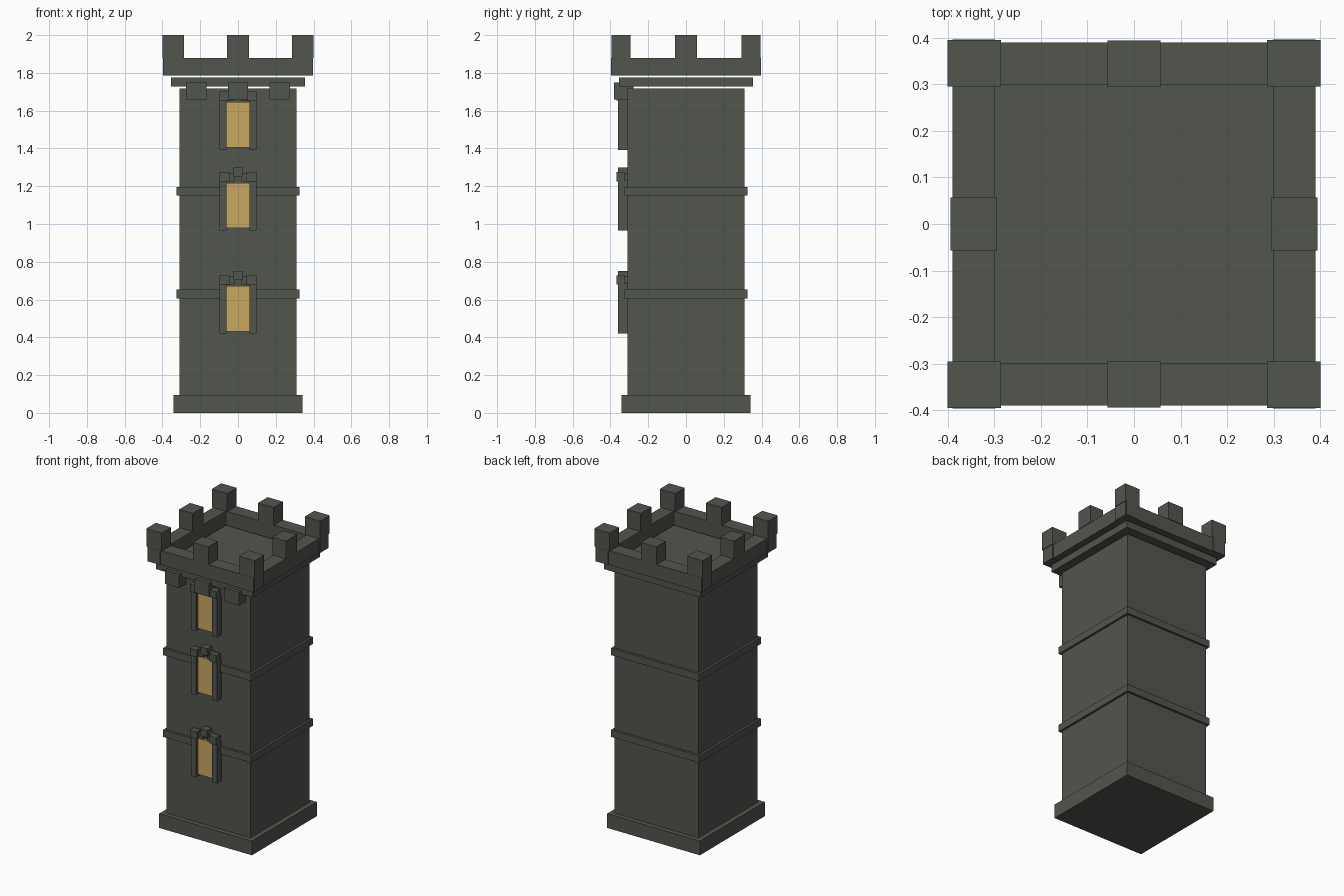
import bpy

if "Cube" in bpy.data.objects:
    bpy.data.objects.remove(bpy.data.objects["Cube"])


def material(name, rgb):
    m = bpy.data.materials.new(name)
    m.diffuse_color = (*rgb, 1)
    m.use_nodes = True
    m.node_tree.nodes["Principled BSDF"].inputs["Base Color"].default_value = m.diffuse_color
    return m


stone = material("grey stone", (0.084, 0.091, 0.076))
gold = material("warm window light", (0.578, 0.392, 0.117))


def block(name, x, y, z, mat=stone):
    """Box from (min, max) ranges on each axis."""
    bpy.ops.mesh.primitive_cube_add(size=1)
    ob = bpy.context.object
    ob.name = name
    lo, hi = zip(x, y, z)
    for v in ob.data.vertices:
        v.co = [hi[i] if v.co[i] > 0 else lo[i] for i in range(3)]
    ob.data.materials.append(mat)
    return ob


def slab(name, r, z):
    return block(name, (-r, r), (-r, r), z)


def span(s, a, b):
    return tuple(sorted((s * a, s * b)))


# Tower shaft, plinth, bands and cornice
slab("plinth", 0.342, (0, 0.095))
slab("shaft", 0.31, (0.095, 1.717))
slab("lower_band", 0.325, (0.605, 0.652))
slab("upper_band", 0.325, (1.15, 1.197))
slab("cornice", 0.356, (1.727, 1.775))

# Parapet walls and merlons
WALL, TOOTH = (1.785, 1.88), (1.88, 2.0)
for s in (-1, 1):
    block("parapet_wall", (-0.396, 0.396), span(s, 0.298, 0.39), WALL)
    block("parapet_side_wall", span(s, 0.298, 0.39), (-0.396, 0.396), WALL)
    block("middle_merlon", (-0.057, 0.057), span(s, 0.294, 0.394), TOOTH)
    block("side_merlon", span(s, 0.294, 0.394), (-0.057, 0.057), TOOTH)
    for t in (-1, 1):
        block("corner_merlon", span(t, 0.286, 0.4), span(s, 0.295, 0.395), TOOTH)

# Corbels under the cornice, front only
for x in (-0.221, 0, 0.221):
    block("corbel", (x - 0.053, x + 0.053), (-0.38, -0.277), (1.66, 1.75))

# Three front windows with jambs and stepped arch stones
for z in (0.42, 0.966, 1.393):
    block("window_back", (-0.06, 0.06), (-0.33, -0.305), (z + 0.012, z + 0.252))
    block("window_pane", (-0.06, 0.06), (-0.338, -0.33), (z + 0.012, z + 0.252), gold)
    block("keystone", (-0.024, 0.024), (-0.359, -0.305), (z + 0.284, z + 0.332))
    for s in (-1, 1):
        block("jamb", span(s, 0.06, 0.097), (-0.359, -0.305), (z, z + 0.265))
        block("outer_arch_stone", span(s, 0.045, 0.097), (-0.369, -0.325), (z + 0.26, z + 0.308))
        block("inner_arch_stone", span(s, 0.018, 0.047), (-0.345, -0.305), (z + 0.258, z + 0.304))
